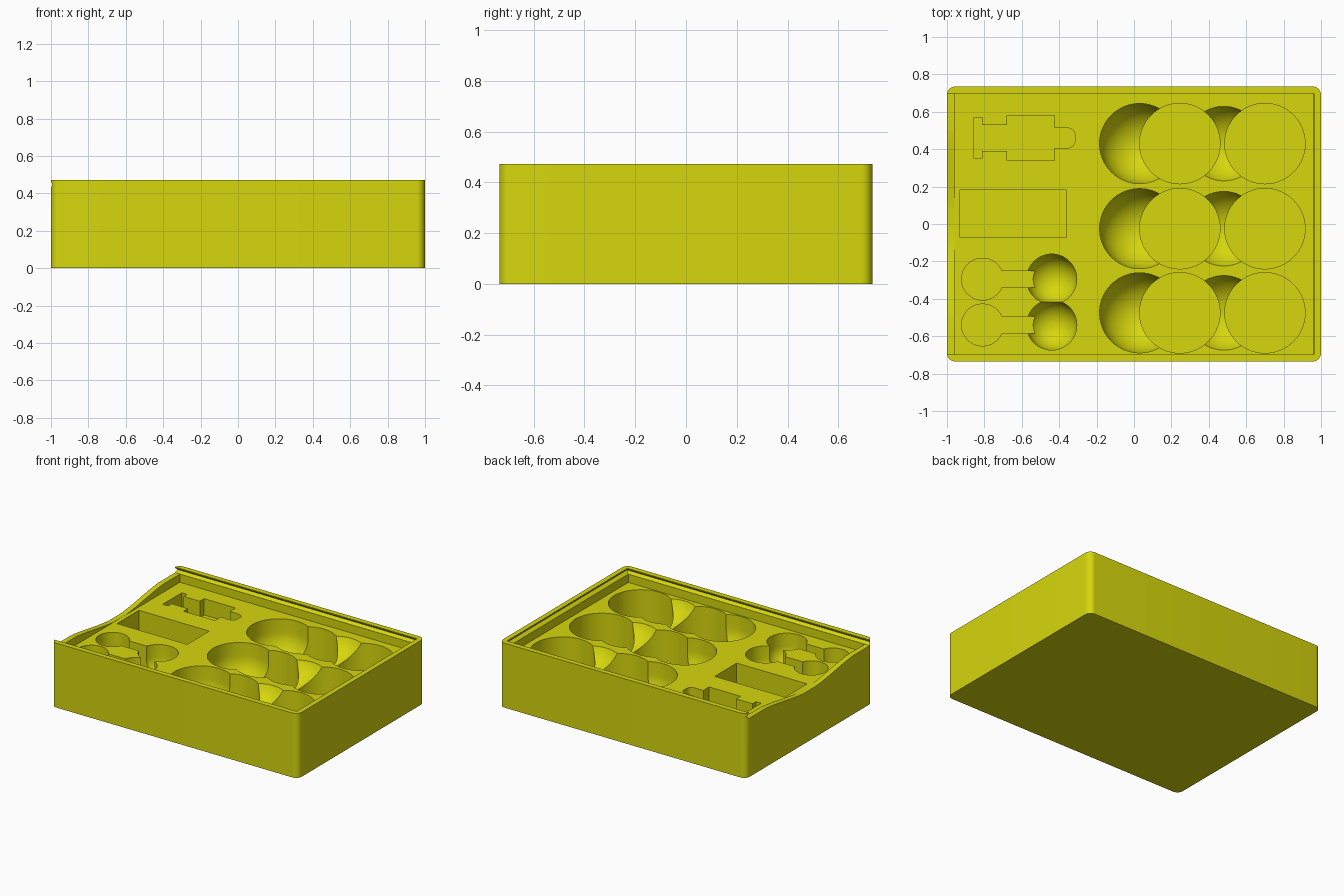
import bpy, bmesh, math
from math import pi, cos, sin

if "Cube" in bpy.data.objects:
    bpy.data.objects.remove(bpy.data.objects["Cube"])

mat = bpy.data.materials.new("yellow_plastic")
mat.diffuse_color = (0.68, 0.68, 0.004, 1)
mat.use_nodes = True
mat.node_tree.nodes["Principled BSDF"].inputs["Base Color"].default_value = mat.diffuse_color
FLOOR = 0.37   # tray surface
TOP = 0.43     # cutters reach above the tray surface


def finish(name, bm):
    bmesh.ops.recalc_face_normals(bm, faces=bm.faces)
    me = bpy.data.meshes.new(name)
    bm.to_mesh(me)
    bm.free()
    me.materials.append(mat)
    ob = bpy.data.objects.new(name, me)
    bpy.context.collection.objects.link(ob)
    return ob


def loft(name, loops):
    """Solid through a stack of matching loops of 3D points."""
    bm = bmesh.new()
    rings = [[bm.verts.new(p) for p in loop] for loop in loops]
    bm.faces.new(rings[0])
    bm.faces.new(rings[-1])
    n = len(rings[0])
    for a, b in zip(rings, rings[1:]):
        for i in range(n):
            j = (i + 1) % n
            bm.faces.new((a[i], a[j], b[j], b[i]))
    return finish(name, bm)


def prism(name, pts, z0, z1):
    return loft(name, [[(x, y, z) for x, y in pts] for z in (z0, z1)])


def rect(x0, x1, y0, y1):
    return [(x0, y0), (x1, y0), (x1, y1), (x0, y1)]


def arc(cx, cy, r, a0, a1, n):
    return [(cx + r * cos(a0 + (a1 - a0) * i / n), cy + r * sin(a0 + (a1 - a0) * i / n))
            for i in range(n + 1)]


def circle(cx, cy, r):
    return arc(cx, cy, r, 0, 2 * pi * 63 / 64, 63)


def bowl(name, x, y, z, r):
    """Spherical cutter."""
    bm = bmesh.new()
    bmesh.ops.create_uvsphere(bm, u_segments=64, v_segments=32, radius=r)
    bmesh.ops.translate(bm, verts=bm.verts, vec=(x, y, z))
    return finish(name, bm)


def round_well(name, x, y, z, r):
    """Straight-walled cutter with a half-sphere bottom centred at height z."""
    loops = []
    for i in range(1, 17):
        t = pi / 2 * i / 16
        loops.append([(px, py, z - r * cos(t)) for px, py in circle(x, y, r * sin(t))])
    loops.append([(px, py, TOP) for px, py in circle(x, y, r)])
    return loft(name, loops)


# Outer block with rounded upright corners
R, HX, HY = 0.045, 1.0, 0.735
outline = []
for k, (sx, sy) in enumerate([(1, 1), (-1, 1), (-1, -1), (1, -1)]):
    outline += arc(sx * (HX - R), sy * (HY - R), R, k * pi / 2, (k + 1) * pi / 2, 10)
box = prism("storage_tray", outline, 0, 0.472)


def cut(cutter):
    mod = box.modifiers.new("cut", 'BOOLEAN')
    mod.operation = 'DIFFERENCE'
    mod.solver = 'EXACT'
    mod.object = cutter
    bpy.context.view_layer.objects.active = box
    bpy.ops.object.modifier_apply(modifier=mod.name)
    bpy.data.objects.remove(cutter)


# Slot for a sliding lid with a V-shaped groove, open at the left end
slot = [(0.43, 0.957, 0.699), (0.448, 0.98, 0.717), (0.465, 0.963, 0.697), (0.49, 0.963, 0.697)]
cut(loft("lid_slot", [[(x, y, z) for x, y in rect(-1.1, hx, -hy, hy)] for z, hx, hy in slot]))
# Shallow recess above the tray surface
cut(prism("recess", rect(-0.96, 0.956, -0.698, 0.698), FLOOR, 0.445))

# Curved dip in the left wall
dip = [(-0.52, 0.45)]
for i in range(17):
    t = i / 16
    ramp = 0.6 * (1 - t) + 0.4 * (0.5 + 0.5 * cos(pi * t))
    dip.append((-0.52 + 0.45 * t, 0.371 + 0.06 * ramp))
dip += [(-y, z) for y, z in reversed(dip)]
cut(loft("wall_dip", [[(x, y, z) for y, z in dip] for x in (-1.1, -0.95)]))

# Three rows of round wells with finger scoops
for y in (0.43, -0.025, -0.475):
    cut(round_well("scoop", 0.03, y, 0.275, 0.214))
    cut(bowl("middle_scoop", 0.48, y, FLOOR + 0.08, 0.215))
    for x in (0.245, 0.7):
        cut(prism("well", circle(x, y, 0.215), 0.05, TOP))

# Two key-shaped pockets ending in small bowls
for y in (-0.295, -0.54):
    a = math.asin(0.045 / 0.112)
    key = arc(-0.81, y, 0.112, a, 2 * pi - a, 40) + [(-0.45, y - 0.045), (-0.45, y + 0.045)]
    cut(prism("key_pocket", key, 0.185, TOP))
    cut(round_well("small_scoop", -0.44, y, 0.275, 0.134))

# Rectangular pocket
cut(prism("card_pocket", rect(-0.93, -0.36, -0.073, 0.182), 0.12, TOP))

# Stepped pocket with a rounded tip
CY = 0.46
half = [(-0.855, 0.11), (-0.812, 0.11), (-0.812, 0.07), (-0.68, 0.07), (-0.68, 0.12),
        (-0.425, 0.12), (-0.425, 0.053)] + arc(-0.355, 0.013, 0.04, pi / 2, 0, 8)
shape = [(x, CY + y) for x, y in half] + [(x, CY - y) for x, y in reversed(half)]
cut(prism("stepped_pocket", shape, 0.25, TOP))

# Smooth the curved walls, keep edges sharp
bpy.ops.object.select_all(action='DESELECT')
box.select_set(True)
bpy.context.view_layer.objects.active = box
bpy.ops.object.shade_smooth_by_angle(angle=math.radians(30))
